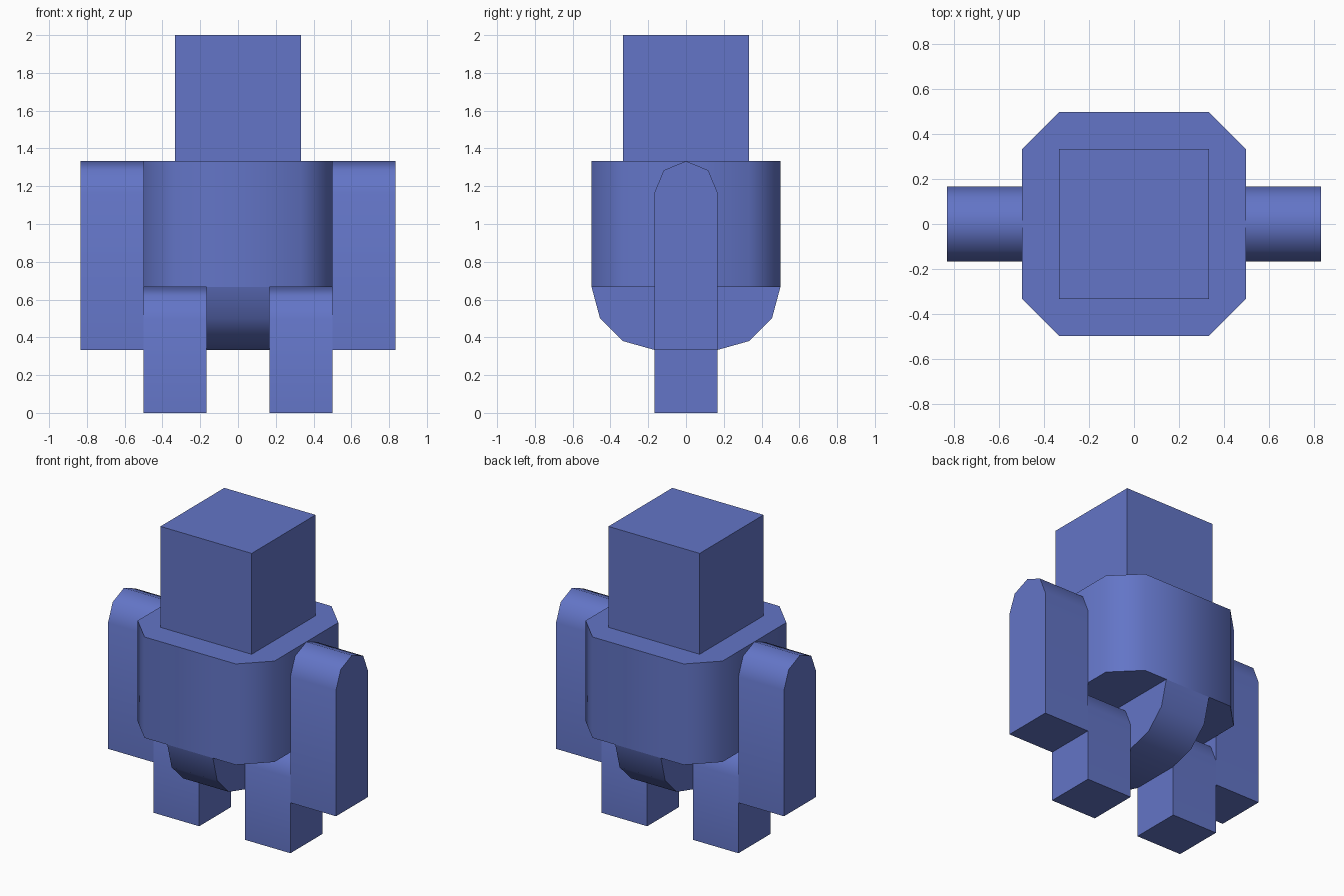
import bpy, bmesh, math
from mathutils import Vector

if "Cube" in bpy.data.objects:
    bpy.data.objects.remove(bpy.data.objects["Cube"])

blue = bpy.data.materials.new("blue")
blue.diffuse_color = (0.125, 0.178, 0.571, 1)
blue.use_nodes = True
blue.node_tree.nodes["Principled BSDF"].inputs["Base Color"].default_value = blue.diffuse_color

U = 1 / 6  # building unit


def prism(name, profile, axis, lo, hi):
    """Extrude a 2D profile along 'x' (profile is y,z) or 'z' (profile is x,y)."""
    bm = bmesh.new()
    place = (lambda a, b: (lo, a, b)) if axis == 'x' else (lambda a, b: (a, b, lo))
    face = bm.faces.new([bm.verts.new(place(a, b)) for a, b in profile])
    ext = bmesh.ops.extrude_face_region(bm, geom=[face])
    shift = Vector((hi - lo, 0, 0)) if axis == 'x' else Vector((0, 0, hi - lo))
    bmesh.ops.translate(bm, vec=shift,
                        verts=[g for g in ext["geom"] if isinstance(g, bmesh.types.BMVert)])
    bmesh.ops.recalc_face_normals(bm, faces=bm.faces)
    mesh = bpy.data.meshes.new(name)
    bm.to_mesh(mesh)
    bm.free()
    mesh.materials.append(blue)
    obj = bpy.data.objects.new(name, mesh)
    bpy.context.collection.objects.link(obj)
    bpy.ops.object.select_all(action='DESELECT')
    obj.select_set(True)
    bpy.context.view_layer.objects.active = obj
    bpy.ops.object.shade_smooth_by_angle(angle=math.radians(50))
    return obj


def limb_profile(bottom, top):
    """Upright bar with a rounded top, in y and z."""
    arc = [(U * math.cos(math.radians(a)), top - U + U * math.sin(math.radians(a)))
           for a in range(0, 181, 45)]
    return [(-U, bottom), (U, bottom)] + arc


# Head
prism("head", [(-2*U, -2*U), (2*U, -2*U), (2*U, 2*U), (-2*U, 2*U)], 'z', 8*U, 2)

# Torso with cut corners
prism("torso", [(-2*U, -3*U), (2*U, -3*U), (3*U, -2*U), (3*U, 2*U),
                (2*U, 3*U), (-2*U, 3*U), (-3*U, 2*U), (-3*U, -2*U)], 'z', 4*U, 8*U)

# Rounded pelvis between the legs
half = [(3*U, 4*U), (0.455, 0.5), (2*U, 0.38), (U, 2*U)]
prism("pelvis", half + [(-y, z) for y, z in reversed(half)], 'x', -U, U)

# Arms and legs on both sides
for side, s in (("left", -1), ("right", 1)):
    for part, inner, bottom, top in (("arm", 3*U, 2*U, 8*U), ("leg", U, 0, 4*U)):
        lo, hi = sorted((s * inner, s * (inner + 2*U)))
        prism(f"{side}_{part}", limb_profile(bottom, top), 'x', lo, hi)
